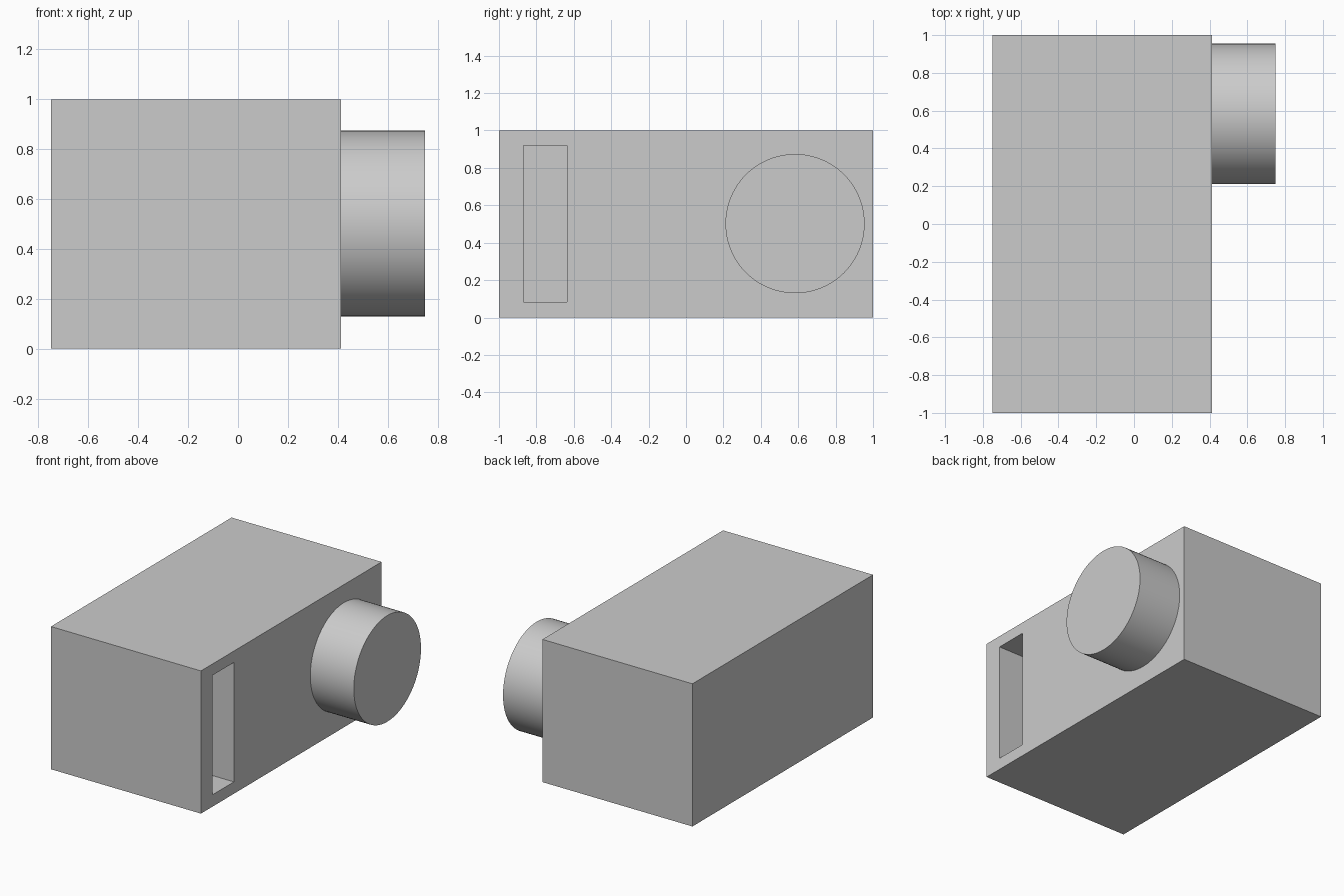
import bpy
import math

default = bpy.data.objects.get("Cube")
if default:
    bpy.data.objects.remove(default, do_unlink=True)

# Single plain grey material
grey = bpy.data.materials.new("plain grey")
grey.use_nodes = True
grey.diffuse_color = (0.6, 0.6, 0.6, 1)
grey.node_tree.nodes["Principled BSDF"].inputs["Base Color"].default_value = (0.6, 0.6, 0.6, 1)


def box(name, low, high):
    """Add a box spanning two opposite corners."""
    centre = [(a + b) / 2 for a, b in zip(low, high)]
    size = [b - a for a, b in zip(low, high)]
    bpy.ops.mesh.primitive_cube_add(size=1, location=centre)
    obj = bpy.context.object
    obj.name = name
    obj.scale = size
    bpy.ops.object.transform_apply(location=False, rotation=False, scale=True)
    obj.data.materials.append(grey)
    return obj


SIDE_X = 0.413     # side face carrying the knob and the slot
KNOB_END = 0.75
SLOT_DEPTH = 0.335

# Main block
body = box("body", (-0.75, -1, 0), (SIDE_X, 1, 1))

# Upright slot cut into the side
cutter = box("slot_cutter",
             (SIDE_X - SLOT_DEPTH, -0.87, 0.083),
             (SIDE_X + 0.1, -0.635, 0.92))
cutter.hide_render = True
cutter.display_type = 'WIRE'
cut = body.modifiers.new("slot", 'BOOLEAN')
cut.operation = 'DIFFERENCE'
cut.solver = 'EXACT'
cut.object = cutter

# Bake the cut and drop the helper
bpy.context.view_layer.objects.active = body
bpy.ops.object.modifier_apply(modifier=cut.name)
bpy.data.objects.remove(cutter, do_unlink=True)

# Round knob on the side
bpy.ops.mesh.primitive_cylinder_add(
    vertices=96, radius=0.372, depth=KNOB_END - SIDE_X,
    location=((KNOB_END + SIDE_X) / 2, 0.583, 0.502),
    rotation=(0, math.pi / 2, 0))
knob = bpy.context.object
knob.name = "round_knob"
knob.data.materials.append(grey)
bpy.ops.object.shade_smooth_by_angle(angle=math.radians(30))
